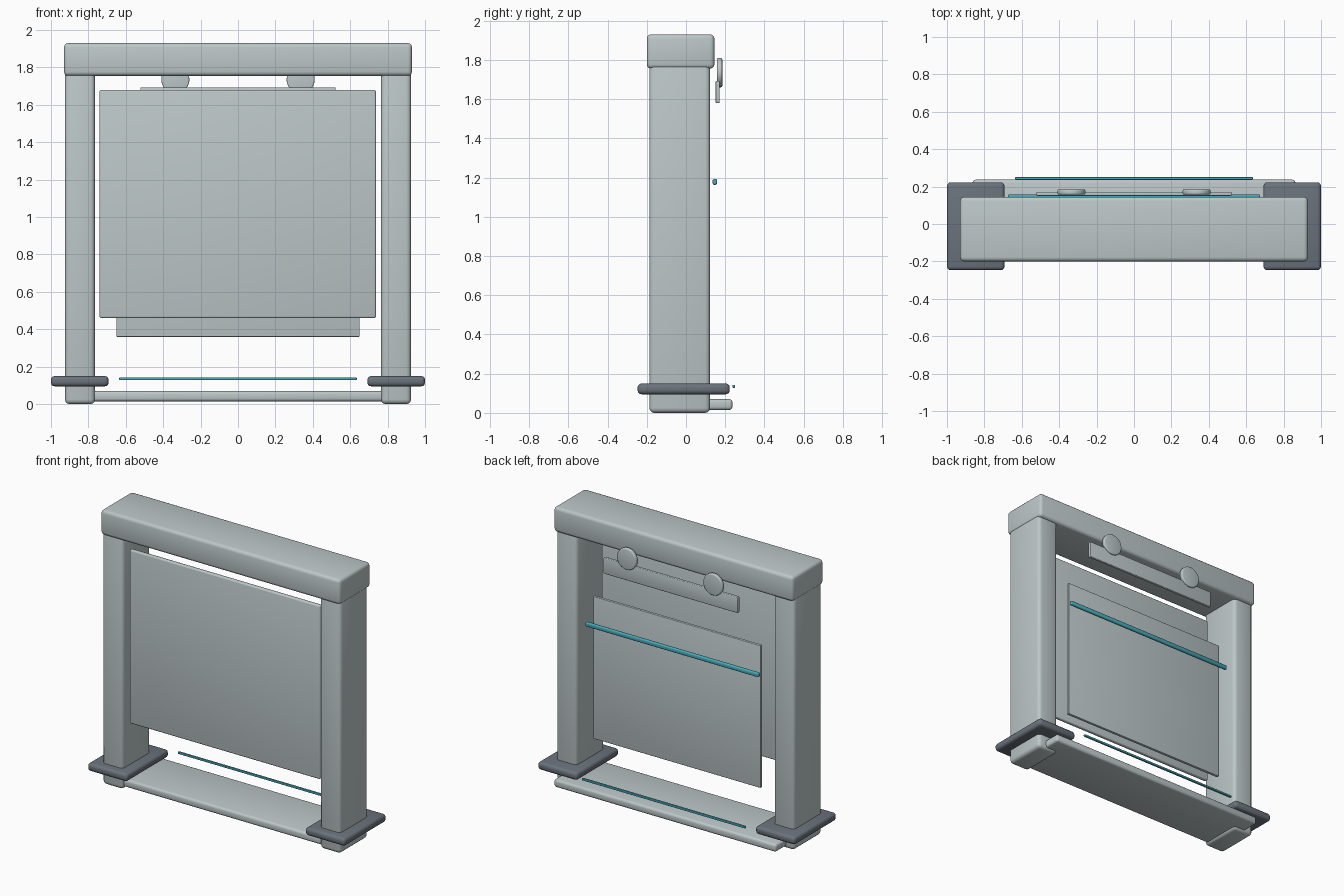
import bpy, math

if "Cube" in bpy.data.objects:
    bpy.data.objects.remove(bpy.data.objects["Cube"])


def material(name, rgb):
    m = bpy.data.materials.new(name)
    m.diffuse_color = (*rgb, 1)
    m.use_nodes = True
    m.node_tree.nodes["Principled BSDF"].inputs["Base Color"].default_value = m.diffuse_color
    return m


GREY = material("pale_grey", (0.51, 0.575, 0.58))
DARK = material("dark_slate", (0.145, 0.17, 0.2))
TEAL = material("teal", (0.065, 0.40, 0.48))


def finish(ob, name, mat, bevel):
    ob.name = name
    ob.data.materials.append(mat)
    mod = ob.modifiers.new("rounded_edges", 'BEVEL')
    mod.width = bevel
    mod.segments = 3
    mod.limit_method = 'ANGLE'
    mod.angle_limit = math.radians(40)
    bpy.ops.object.modifier_apply(modifier=mod.name)
    bpy.ops.object.shade_smooth_by_angle(angle=math.radians(35))
    return ob


def box(name, xs, ys, zs, mat, bevel):
    """Rounded box given by its extents on each axis."""
    bpy.ops.mesh.primitive_cube_add(
        size=1, location=[sum(r) / 2 for r in (xs, ys, zs)])
    ob = bpy.context.object
    ob.scale = [r[1] - r[0] for r in (xs, ys, zs)]
    bpy.ops.object.transform_apply(location=False, rotation=False, scale=True)
    return finish(ob, name, mat, bevel)


# Frame: top beam and base plate
box("top_beam", (-0.93, 0.93), (-0.2, 0.145), (1.755, 1.93), GREY, 0.022)
box("base_plate", (-0.863, 0.863), (-0.17, 0.237), (0.015, 0.07), GREY, 0.016)

# Mirrored posts, collars and discs
for side, s in (("left", -1), ("right", 1)):
    def span(a, b):
        return sorted((s * a, s * b))
    box(side + "_post", span(0.765, 0.925), (-0.187, 0.123), (0, 1.79), GREY, 0.025)
    box(side + "_collar", span(0.692, 1.0), (-0.247, 0.223), (0.095, 0.15), DARK, 0.02)
    bpy.ops.mesh.primitive_cylinder_add(
        vertices=48, radius=0.075, depth=0.028,
        location=(s * 0.335, 0.171, 1.735), rotation=(math.pi / 2, 0, 0))
    finish(bpy.context.object, side + "_disc", GREY, 0.008)

# Hanging panels and the strip behind the beam
box("front_panel", (-0.74, 0.738), (-0.147, -0.117), (0.46, 1.68), GREY, 0.01)
box("rear_panel", (-0.65, 0.65), (0.082, 0.102), (0.36, 1.36), GREY, 0.004)
box("upper_strip", (-0.522, 0.522), (0.151, 0.172), (1.58, 1.693), GREY, 0.005)

# Teal rods
box("rear_rod", (-0.673, 0.673), (0.136, 0.159), (1.163, 1.193), TEAL, 0.008)
box("base_rod", (-0.635, 0.635), (0.236, 0.251), (0.128, 0.143), TEAL, 0.004)
